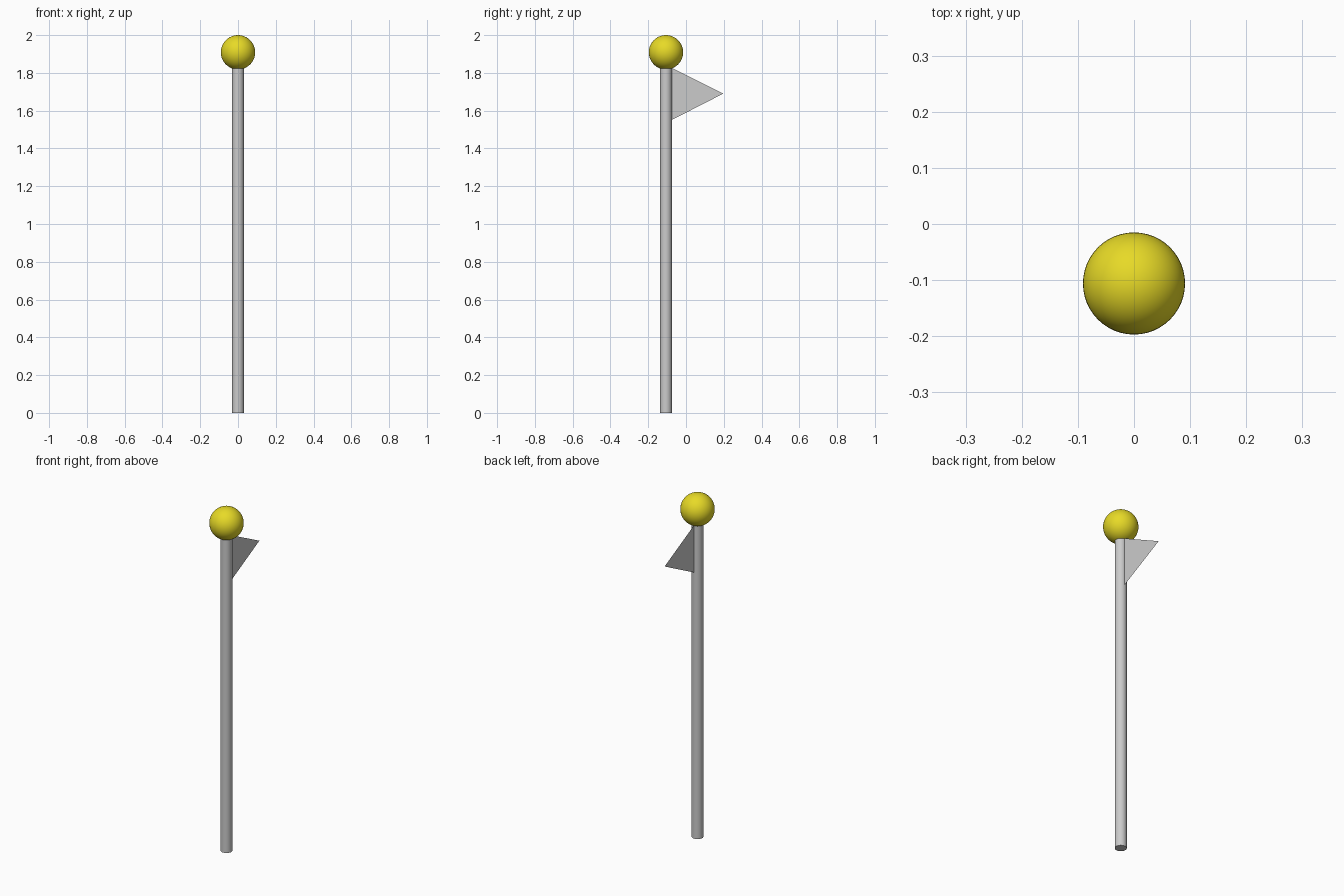
import bpy, math

if "Cube" in bpy.data.objects:
    bpy.data.objects.remove(bpy.data.objects["Cube"])

POLE_Y, POLE_R, POLE_TOP = -0.106, 0.031, 1.828
BALL_R = 0.091

# Pole
bpy.ops.mesh.primitive_cylinder_add(vertices=32, radius=POLE_R, depth=POLE_TOP,
                                    location=(0, POLE_Y, POLE_TOP / 2))
pole = bpy.context.object
pole.name = "pole"
bpy.ops.object.shade_smooth_by_angle(angle=math.radians(40))

# Ball finial on top
bpy.ops.mesh.primitive_uv_sphere_add(segments=48, ring_count=24, radius=BALL_R,
                                     location=(0, POLE_Y, 2 - BALL_R))
ball = bpy.context.object
ball.name = "ball_finial"
bpy.ops.object.shade_smooth()
gold = bpy.data.materials.new("yellow")
gold.diffuse_color = (0.8, 0.7, 0.02, 1)
gold.use_nodes = True
gold.node_tree.nodes["Principled BSDF"].inputs["Base Color"].default_value = gold.diffuse_color
ball.data.materials.append(gold)

# Thin triangular pennant
edge_y = POLE_Y + POLE_R - 0.002
mesh = bpy.data.meshes.new("pennant")
mesh.from_pydata([(0, edge_y, 1.55), (0, 0.197, 1.69), (0, edge_y, 1.828)], [], [(0, 1, 2)])
pennant = bpy.data.objects.new("pennant", mesh)
bpy.context.collection.objects.link(pennant)
